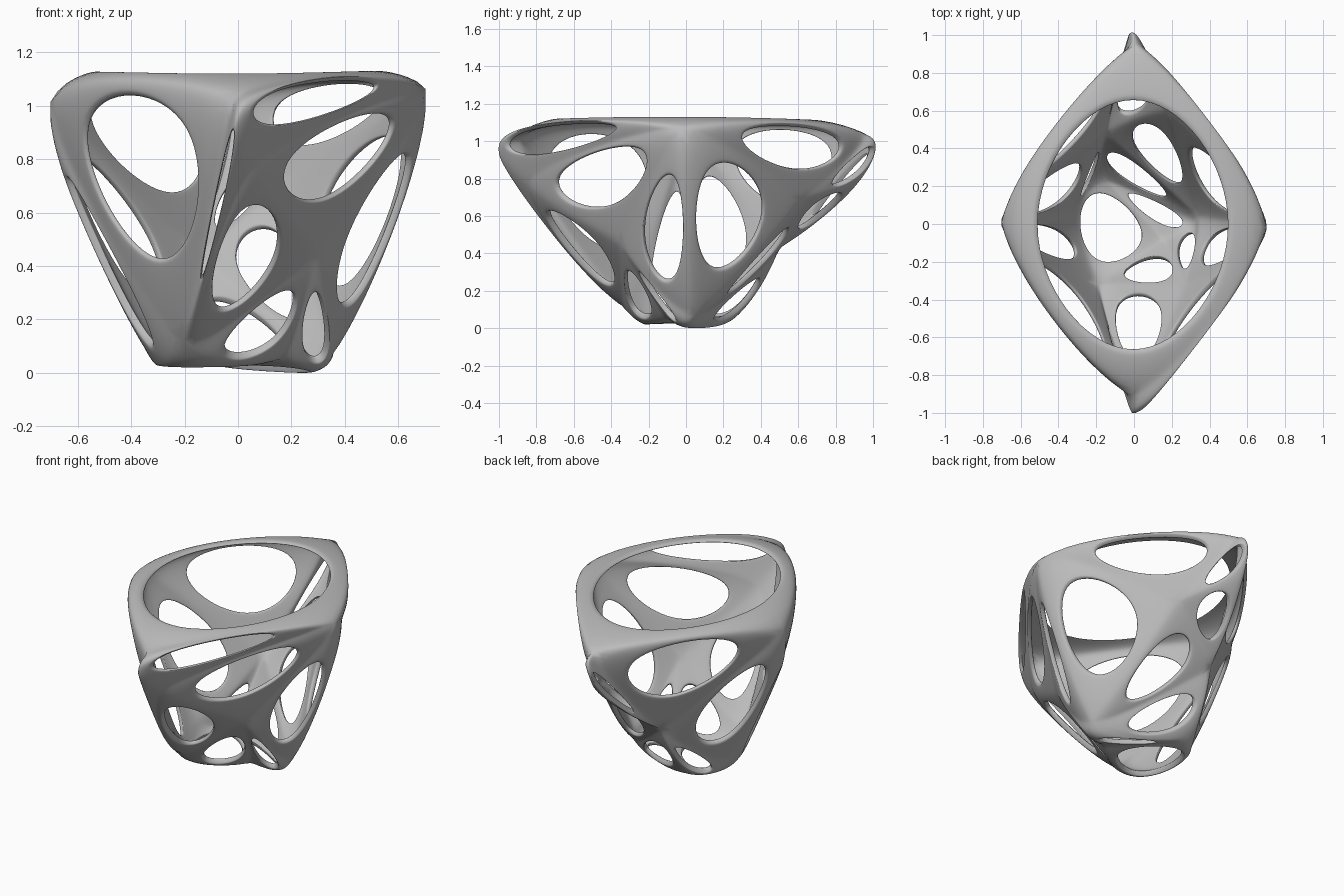
import bpy
import bmesh

cube = bpy.data.objects.get("Cube")
if cube:
    bpy.data.objects.remove(cube, do_unlink=True)

# Junctions of the struts: four rim corners (r), side and base junctions
JOINTS = {
    "r0": (0, -1.09, 1.09), "r1": (.825, 0, 1.125), "r2": (0, 1.08, 1.08), "r3": (-.845, 0, 1.12),
    "f": (0, -.98, .79), "j": (.3, -.37, .445), "k": (.19, .65, .67),
    "q": (-.04, .98, .77), "s": (-.17, .52, .39), "g": (-.22, -.32, -.01),
    "b": (.39, .02, -.04), "p": (.19, -.1, .01), "n": (-.21, .29, .005), "u": (-.36, .04, .01),
}

# Each opening is a loop of junctions
OPENINGS = [
    "r0 r1 r2 r3",                                          # mouth
    "r0 f r1", "f j r1", "f g j", "r1 j b", "j g p", "j p b",   # front, +x side
    "r0 g f", "r0 r3 g", "r3 u g",                          # front, -x side
    "r1 k r2", "r1 b k", "b s k", "b n s", "r2 k q", "k s q",   # back, +x side
    "r2 q s", "r2 s r3", "r3 s u", "u s n",                 # back, -x side
    "g u n p", "p n b",                                     # base
]
TRIANGLE_SCALE = 0.9
QUAD_SCALE = 0.93
THICKNESS = 0.04


def closed_hull():
    """Closed faceted body that the openings are cut from."""
    hull = bmesh.new()
    verts = {name: hull.verts.new(co) for name, co in JOINTS.items()}
    for loop in OPENINGS:
        hull.faces.new([verts[name] for name in loop.split()])
    bmesh.ops.recalc_face_normals(hull, faces=hull.faces)
    hull.normal_update()
    hull.verts.index_update()
    return hull


def strut_cage(hull):
    """Inset every face, leave it open, and give the struts thickness."""
    cage = bmesh.new()
    depth = [v.normal * THICKNESS for v in hull.verts]
    outer = [cage.verts.new(v.co) for v in hull.verts]
    inner = [cage.verts.new(v.co - d) for v, d in zip(hull.verts, depth)]
    for face in hull.faces:
        mid = face.calc_center_median()
        scale = QUAD_SCALE if len(face.verts) == 4 else TRIANGLE_SCALE
        ids = [v.index for v in face.verts]
        ring = [mid.lerp(v.co, scale) for v in face.verts]
        top = [cage.verts.new(co) for co in ring]
        low = [cage.verts.new(co - depth[i]) for co, i in zip(ring, ids)]
        for a in range(len(ids)):
            c = (a + 1) % len(ids)
            cage.faces.new((outer[ids[a]], outer[ids[c]], top[c], top[a]))
            cage.faces.new((inner[ids[c]], inner[ids[a]], low[a], low[c]))
            cage.faces.new((top[a], top[c], low[c], low[a]))
    return cage


hull = closed_hull()
cage = strut_cage(hull)
mesh = bpy.data.meshes.new("openwork_bowl")
cage.to_mesh(mesh)
cage.free()
hull.free()
bowl = bpy.data.objects.new("openwork_bowl", mesh)
bpy.context.scene.collection.objects.link(bowl)

# Round the cage into smooth struts
bpy.ops.object.select_all(action="DESELECT")
bpy.context.view_layer.objects.active = bowl
bowl.select_set(True)
smooth = bowl.modifiers.new("smooth_struts", "SUBSURF")
smooth.levels = smooth.render_levels = 4
bpy.ops.object.modifier_apply(modifier=smooth.name)
bpy.ops.object.shade_smooth()

# Stand it on the ground
floor = min(v.co.z for v in bowl.data.vertices)
for v in bowl.data.vertices:
    v.co.z -= floor
bowl.data.update()

# Single plain grey
grey = bpy.data.materials.new("plain_grey")
grey.use_nodes = True
colour = (0.5, 0.5, 0.5, 1)
grey.diffuse_color = colour
grey.node_tree.nodes["Principled BSDF"].inputs["Base Color"].default_value = colour
bowl.data.materials.append(grey)
